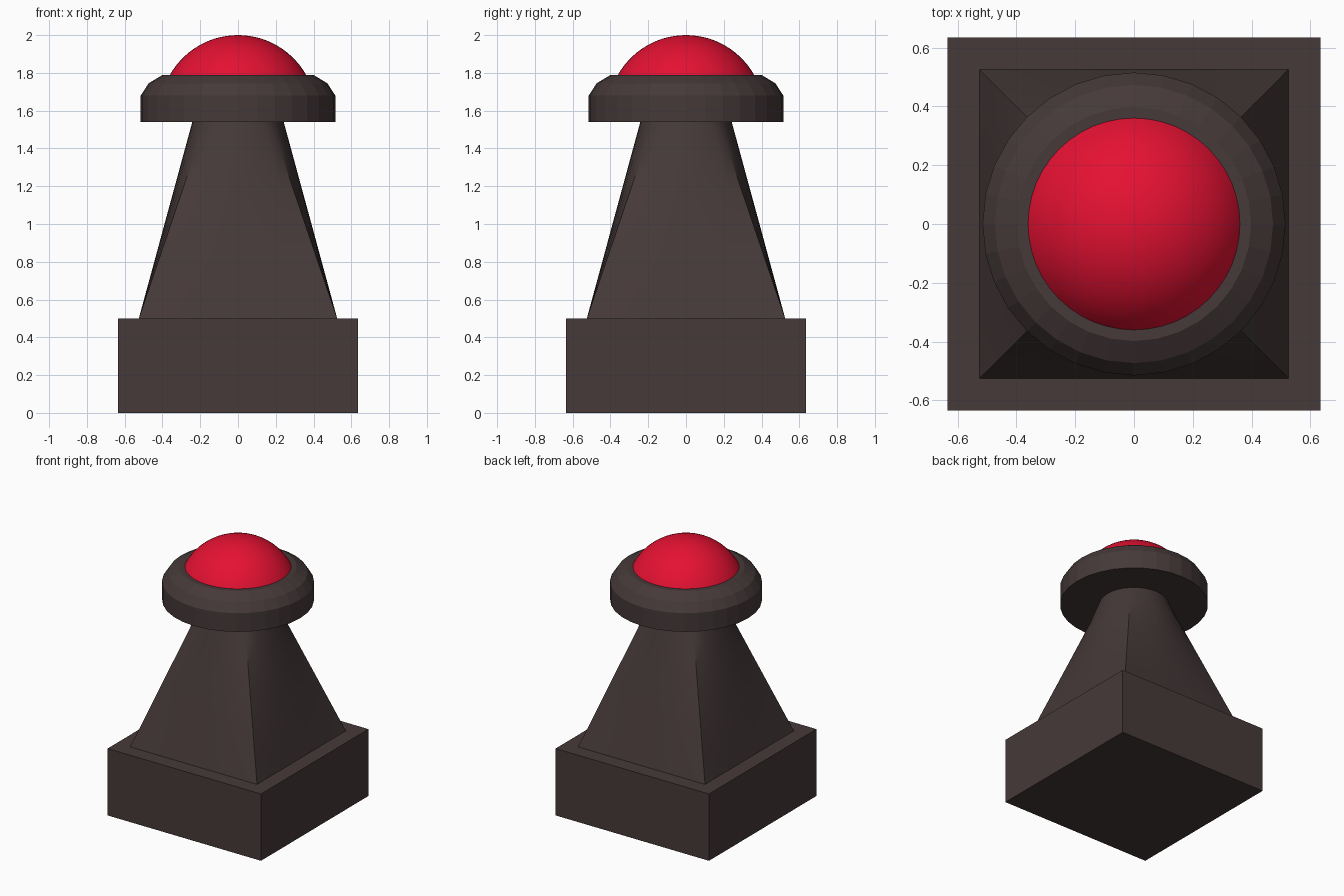
import bpy, math
from mathutils import Vector

if "Cube" in bpy.data.objects:
    bpy.data.objects.remove(bpy.data.objects["Cube"])

SIDES = 32


def material(name, rgb):
    m = bpy.data.materials.new(name)
    m.diffuse_color = (*rgb, 1)
    m.use_nodes = True
    m.node_tree.nodes["Principled BSDF"].inputs["Base Color"].default_value = m.diffuse_color
    return m


DARK = material("dark brown", (0.061, 0.041, 0.041))
RED = material("button red", (0.78, 0.0055, 0.032))


def loft(name, rings, mat):
    """Skin a stack of equal-length rings and cap both ends."""
    n = len(rings[0])
    verts = [p for ring in rings for p in ring]
    faces = [(r * n + i, r * n + (i + 1) % n, (r + 1) * n + (i + 1) % n, (r + 1) * n + i)
             for r in range(len(rings) - 1) for i in range(n)]
    faces.append(tuple(reversed(range(n))))
    faces.append(tuple(range(len(verts) - n, len(verts))))
    mesh = bpy.data.meshes.new(name)
    mesh.from_pydata(verts, [], faces)
    mesh.materials.append(mat)
    obj = bpy.data.objects.new(name, mesh)
    bpy.context.collection.objects.link(obj)
    return obj


def circle(r, z, n=SIDES):
    return [Vector((r * math.cos(2 * math.pi * i / n), r * math.sin(2 * math.pi * i / n), z))
            for i in range(n)]


def square(h, z, n=SIDES):
    """Square outline with n points; corners fall on the 45 degree points."""
    pts = []
    for i in range(n):
        side, t = divmod(i + n // 8, n // 4)
        a = side * math.pi / 2
        x, y = h, h * (2 * t / (n // 4) - 1)
        pts.append(Vector((x * math.cos(a) - y * math.sin(a),
                           x * math.sin(a) + y * math.cos(a), z)))
    return pts


def smooth(obj, angle):
    bpy.ops.object.select_all(action='DESELECT')
    obj.select_set(True)
    bpy.context.view_layer.objects.active = obj
    bpy.ops.object.shade_smooth_by_angle(angle=math.radians(angle))


# Square plinth
bpy.ops.mesh.primitive_cube_add(size=1, location=(0, 0, 0.25))
base = bpy.context.object
base.name = "base"
base.scale = (1.27, 1.27, 0.5)
base.data.materials.append(DARK)

# Neck blending from square to circle
low, high = square(0.525, 0.5), circle(0.242, 1.54)
neck = loft("neck", [[a.lerp(b, k / 6) for a, b in zip(low, high)] for k in range(7)], DARK)
smooth(neck, 25)

# Round collar with a two-step bevel
profile = [(0.515, 1.54), (0.515, 1.68), (0.473, 1.745), (0.398, 1.79)]
loft("collar", [circle(r, z) for r, z in profile], DARK)

# Domed button, a spherical cap
R, rim = 0.414, 0.361
top = math.asin(rim / R)
rings = [circle(R * math.sin(a), 2 - R + R * math.cos(a), 48)
         for a in (top * (1 - k / 14) for k in range(14))]
rings.append(circle(0.001, 2.0, 48))
button = loft("button", rings, RED)
smooth(button, 30)
